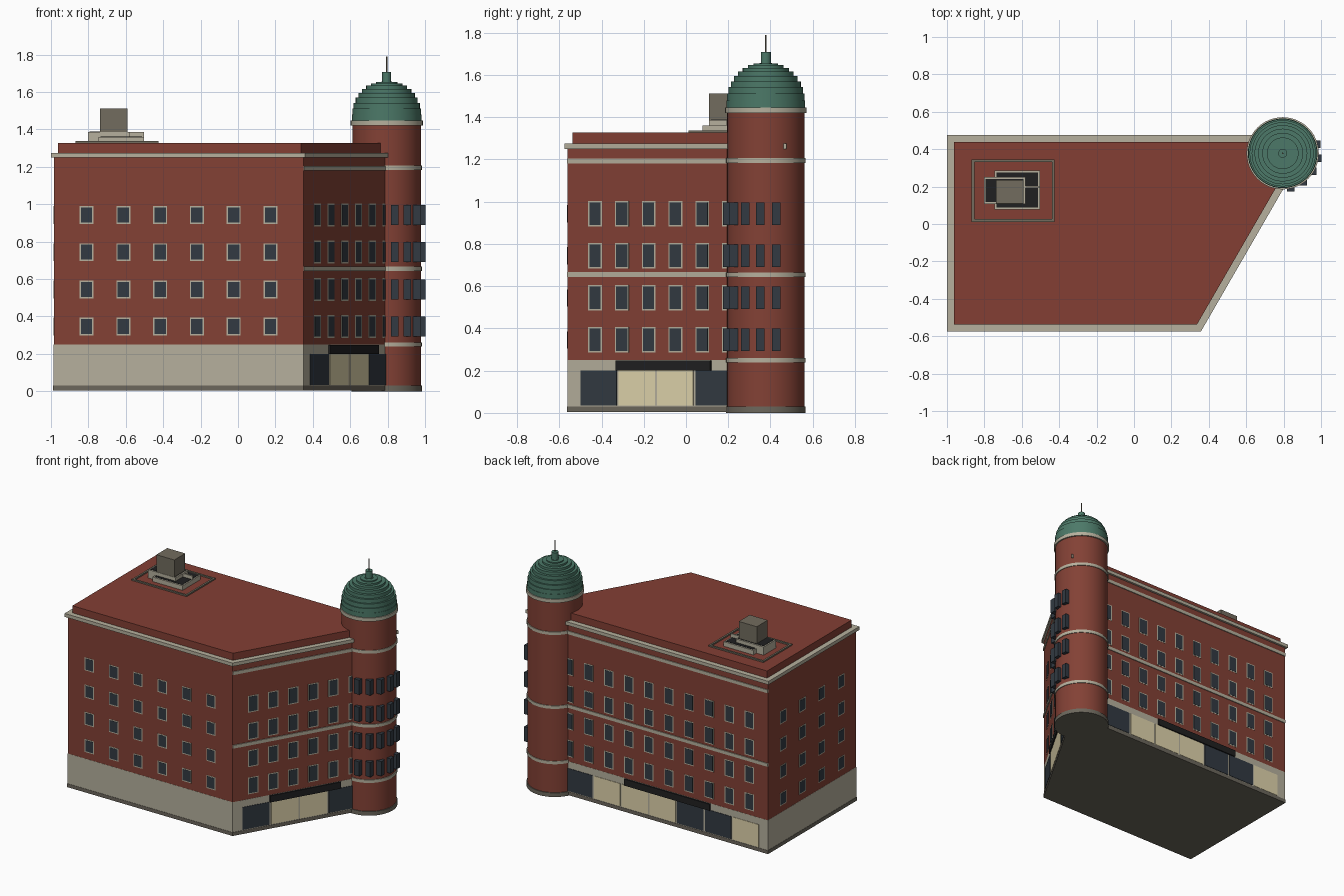
import bpy, bmesh, math
from mathutils import Vector

cube = bpy.data.objects.get("Cube")
if cube:
    bpy.data.objects.remove(cube, do_unlink=True)


def material(name, rgb):
    lin = [((c / 255 + 0.055) / 1.055) ** 2.4 for c in rgb] + [1]
    m = bpy.data.materials.new(name)
    m.use_nodes = True
    m.diffuse_color = lin
    m.node_tree.nodes["Principled BSDF"].inputs["Base Color"].default_value = lin
    return m


BRICK = material("red brick", (131, 65, 53))
ROOF = material("roof red", (131, 63, 52))
STONE = material("pale stone", (182, 176, 157))
PLINTH = material("dark stone", (108, 103, 92))
GLASS = material("dark glass", (50, 58, 66))
LIT = material("lit shop glass", (224, 212, 172))
AWNING = material("black awning", (32, 32, 33))
COPPER = material("green copper", (76, 121, 104))
METAL = material("roof unit grey", (114, 108, 94))


def build(name, prisms, mat, smooth=False):
    """One object from a list of (outline, bottom, top) prisms."""
    bm = bmesh.new()
    for outline, z0, z1 in prisms:
        low = [bm.verts.new((p[0], p[1], z0)) for p in outline]
        high = [bm.verts.new((p[0], p[1], z1)) for p in outline]
        bm.faces.new(low[::-1])
        bm.faces.new(high)
        for i in range(len(low)):
            j = (i + 1) % len(low)
            bm.faces.new((low[i], low[j], high[j], high[i]))
    bmesh.ops.recalc_face_normals(bm, faces=bm.faces)
    me = bpy.data.meshes.new(name)
    bm.to_mesh(me)
    bm.free()
    me.materials.append(mat)
    ob = bpy.data.objects.new(name, me)
    bpy.context.collection.objects.link(ob)
    if smooth:
        bpy.ops.object.select_all(action='DESELECT')
        ob.select_set(True)
        bpy.context.view_layer.objects.active = ob
        bpy.ops.object.shade_smooth_by_angle()


def rect(x0, x1, y0, y1):
    return [(x0, y0), (x1, y0), (x1, y1), (x0, y1)]


# Footprint, anticlockwise: front, slanted side, back, left side
CORNERS = [Vector(p) for p in ((-0.985, -0.56), (0.349, -0.56), (0.939, 0.461), (-0.985, 0.461))]


def footprint(d):
    """Footprint grown outward by d."""
    out = []
    for i, p in enumerate(CORNERS):
        a = (p - CORNERS[i - 1]).normalized()
        b = (CORNERS[(i + 1) % 4] - p).normalized()
        na, nb = Vector((a.y, -a.x)), Vector((b.y, -b.x))
        out.append(p + (na + nb) * d / (1 + na.dot(nb)))
    return out


class Wall:
    def __init__(self, i):
        self.start = CORNERS[i]
        span = CORNERS[(i + 1) % 4] - self.start
        self.length = span.length
        self.along = span.normalized()
        self.out = Vector((self.along.y, -self.along.x))

    def plate(self, s0, s1, z0, z1, depth):
        a, b = self.start + self.along * s0, self.start + self.along * s1
        inner, outer = self.out * -0.01, self.out * depth
        return ([a + inner, a + outer, b + outer, b + inner], z0, z1)


# Main block
build("plinth", [(footprint(0.003), 0.004, 0.03)], PLINTH)
build("ground_storey", [(footprint(0.001), 0.03, 0.25)], STONE)
build("upper_storeys", [(footprint(0), 0.25, 1.25)], BRICK)
build("cornice", [(footprint(0.015), 1.25, 1.275)], STONE)
build("roof_parapet", [(footprint(-0.022), 1.275, 1.327)], ROOF)

front, slant, back, left = [Wall(i) for i in range(4)]


# Windows: wall, columns, end margin, height
def windows(name, wall, columns, margin, height):
    frames, panes = [], []
    for c in range(columns):
        s = margin + (wall.length - 2 * margin) * c / (columns - 1)
        for row in range(4):
            z, w, h = 0.346 + 0.199 * row, 0.0375, height / 2
            frames.append(wall.plate(s - w, s + w, z - h, z + h, 0.0012))
            w, h = w - 0.007, h - 0.007
            panes.append(wall.plate(s - w, s + w, z - h, z + h, 0.0024))
    build(name + "_window_frames", frames, STONE)
    build(name + "_window_panes", panes, GLASS)


windows("front", front, 6, 0.175, 0.095)
windows("slanted_side", slant, 7, 0.15, 0.122)
windows("back", back, 11, 0.15, 0.122)
windows("left_side", left, 4, 0.175, 0.095)


# Shopfronts (L lit, D dark), awning and string courses
def shopfront(name, wall, pattern, awning_from, awning_to):
    step = (wall.length - 0.13) / len(pattern)
    for kind, label, mat in (("L", "lit", LIT), ("D", "dark", GLASS)):
        build(f"{name}_{label}_shop_windows",
              [wall.plate(0.071 + step * i, 0.059 + step * (i + 1), 0.035, 0.2, 0.004)
               for i, k in enumerate(pattern) if k == kind], mat)
    build(name + "_awning", [wall.plate(wall.length * awning_from, wall.length * awning_to,
                                        0.2, 0.248, 0.013)], AWNING)
    build(name + "_string_courses", [wall.plate(0, wall.length, z - 0.012, z + 0.012, 0.006)
                                     for z in (0.655, 1.193)], STONE)


shopfront("slanted_side", slant, "DLLDD", 0.228, 0.667)
shopfront("back", back, "DDLLLDDL", 0.40, 0.76)

# Corner tower
TX, TY = 0.795, 0.378


def ring(r, n=48):
    return [(TX + r * math.cos(2 * math.pi * i / n), TY + r * math.sin(2 * math.pi * i / n))
            for i in range(n)]


build("tower_plinth", [(ring(0.189), 0, 0.03)], PLINTH, True)
build("tower_shaft", [(ring(0.183), 0.03, 1.425)], BRICK, True)
build("tower_bands", [(ring(0.188), z - 0.011, z + 0.011) for z in (0.25, 0.655, 1.195)]
      + [(ring(0.193), 1.421, 1.447)], STONE, True)

# Tower windows: square-set blocks around the street side
blocks = []
for k in range(5):
    a = math.radians(15 - 23 * k)
    x, y = TX + 0.188 * math.cos(a), TY + 0.188 * math.sin(a)
    blocks += [(rect(x - 0.02, x + 0.02, y - 0.02, y + 0.02), 0.293 + 0.199 * row, 0.4 + 0.199 * row)
               for row in range(4)]
build("tower_windows", blocks, GLASS)

# Stepped dome and finial
STEPS = 10
angles = [math.pi / 2 * i / STEPS for i in range(STEPS + 1)]
build("dome", [(ring(0.186 * math.cos(a)), 1.447 + 0.21 * math.sin(a), 1.447 + 0.21 * math.sin(b))
               for a, b in zip(angles, angles[1:])], COPPER, True)
build("finial", [(ring(0.024, 16), 1.65, 1.708)], COPPER, True)
build("spike", [(ring(0.004, 8), 1.708, 1.79)], METAL, True)

# Rooftop plant: kerb, two vented trays with a divider, and a tall unit
x0, x1, y0, y1, t = -0.868, -0.424, 0.012, 0.345, 0.014
build("roof_kerb", [(rect(x0, x1, y0, y0 + t), 1.32, 1.337), (rect(x0, x1, y1 - t, y1), 1.32, 1.337),
                    (rect(x0, x0 + t, y0 + t, y1 - t), 1.32, 1.337),
                    (rect(x1 - t, x1, y0 + t, y1 - t), 1.32, 1.337)], METAL)
for name, (x0, x1, y0, y1), top in (("wide", (-0.803, -0.58, 0.108, 0.25), 1.387),
                                    ("deep", (-0.745, -0.503, 0.078, 0.285), 1.36)):
    build(name + "_vent_tray", [(rect(x0, x1, y0, y1), 1.32, top)], STONE)
    build(name + "_vent_top", [(rect(x0 + 0.01, x1 - 0.01, y0 + 0.01, y1 - 0.01), top - 0.01, top + 0.002)], AWNING)
build("vent_divider", [(rect(-0.585, -0.503, 0.192, 0.202), 1.35, 1.387)], STONE)
build("roof_unit", [(rect(-0.738, -0.592, 0.11, 0.236), 1.38, 1.513)], METAL)
